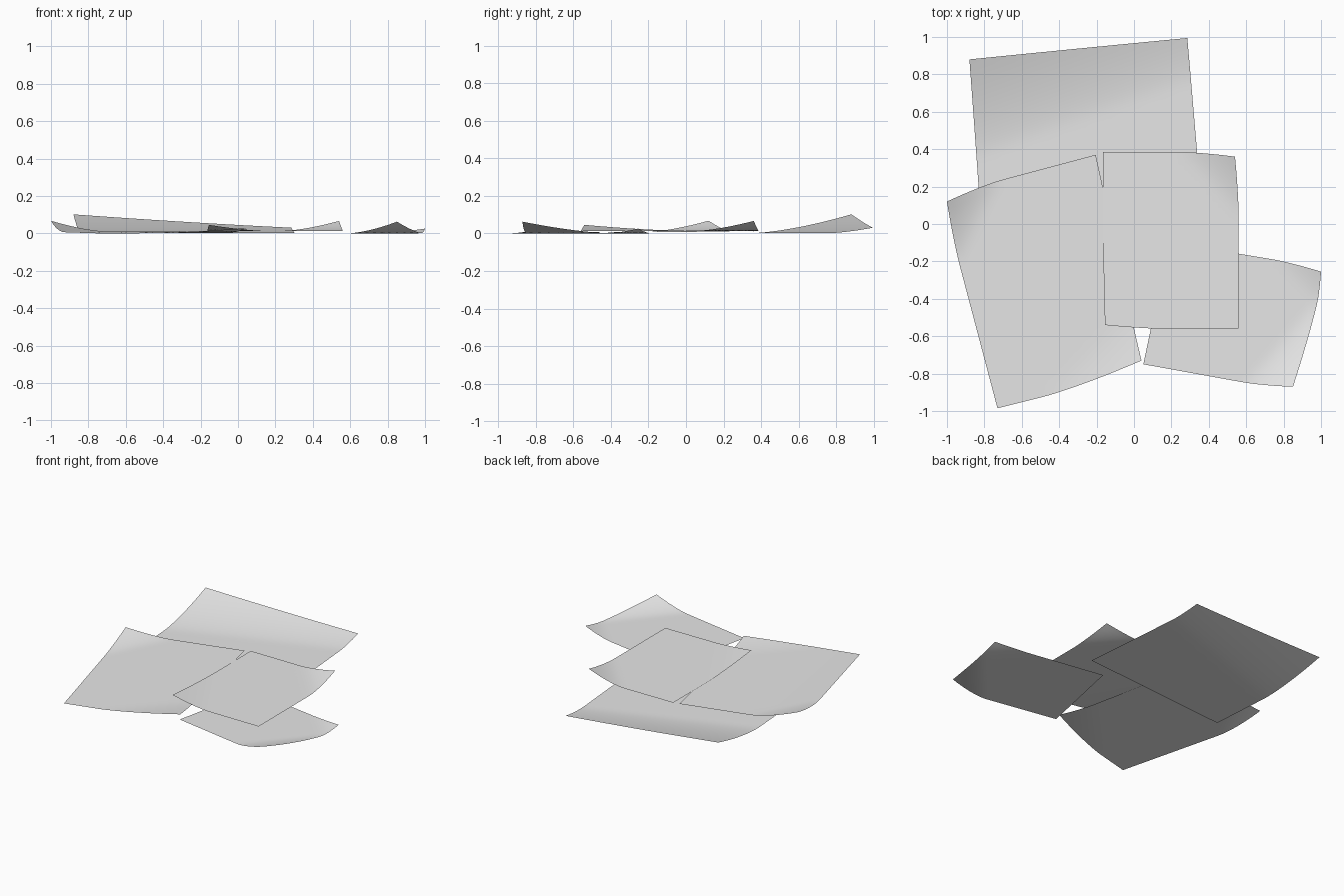
import bpy
import bmesh
from mathutils import Vector

SEGMENTS = 24
CORNER_UV = {"front_left": (0, 0), "front_right": (1, 0),
             "back_right": (1, 1), "back_left": (0, 1)}

old_cube = bpy.data.objects.get("Cube")
if old_cube:
    bpy.data.objects.remove(old_cube, do_unlink=True)

# Plain paper colour
paper = bpy.data.materials.new("pale_grey_paper")
paper.use_nodes = True
paper.diffuse_color = (0.8, 0.8, 0.8, 1)
paper.node_tree.nodes["Principled BSDF"].inputs["Base Color"].default_value = paper.diffuse_color


def sheet(name, corners, curls):
    """Flat four-cornered sheet (front left, front right, back right, back left as seen
    in plan), then each curl lifts a corner: (corner, height, run across, run deep, pull)."""
    fl, fr, br, bl = (Vector(c) for c in corners)
    width, depth = (fr - fl).length, (bl - fl).length
    bm = bmesh.new()
    bmesh.ops.create_grid(bm, x_segments=SEGMENTS, y_segments=SEGMENTS, size=0.5)
    for vert in bm.verts:
        u, v = vert.co.x + 0.5, vert.co.y + 0.5
        point = fl.lerp(fr, u).lerp(bl.lerp(br, u), v)
        for corner, height, run_u, run_v, pull in curls:
            cu, cv = CORNER_UV[corner]
            near = 1 - abs(u - cu) * width / run_u - abs(v - cv) * depth / run_v
            bend = max(0, near) ** 1.5
            point += bend * Vector((pull[0], pull[1], height))
        vert.co = point
    mesh = bpy.data.meshes.new(name)
    bm.to_mesh(mesh)
    bm.free()
    mesh.materials.append(paper)
    mesh.shade_smooth()
    obj = bpy.data.objects.new(name, mesh)
    bpy.context.collection.objects.link(obj)
    return obj


# Rear sheet, its whole back edge rolled up
sheet("back_sheet",
      [(-0.81, -0.10, 0.002), (0.37, 0, 0.002), (0.285, 1.0, 0.002), (-0.88, 0.90, 0.002)],
      [("back_left", 0.10, 2.1, 0.55, (0, -0.02))])

# Large slanted sheet
sheet("left_sheet",
      [(-0.73, -0.985, 0), (0.05, -0.79, 0.004), (-0.205, 0.37, 0.012), (-1.03, 0.15, 0.010)],
      [("back_left", 0.058, 0.32, 0.38, (0.03, -0.03)),
       ("front_right", 0.024, 0.55, 0.35, (-0.01, 0.06))])

# Small sheet underneath
sheet("right_sheet",
      [(0.05, -0.75, 0), (0.88, -0.90, 0), (1.02, -0.235, 0), (0.187, -0.097, 0)],
      [("front_right", 0.063, 0.30, 0.52, (-0.03, 0.03)),
       ("back_right", 0.026, 0.28, 0.20, (-0.02, -0.02))])

# Top sheet lying over the others
sheet("top_sheet",
      [(-0.165, -0.56, 0.014), (0.56, -0.56, 0.012), (0.56, 0.385, 0.013), (-0.165, 0.385, 0.015)],
      [("back_right", 0.054, 0.32, 0.35, (-0.02, -0.025)),
       ("front_left", 0.032, 0.32, 0.55, (0.01, 0.02))])
